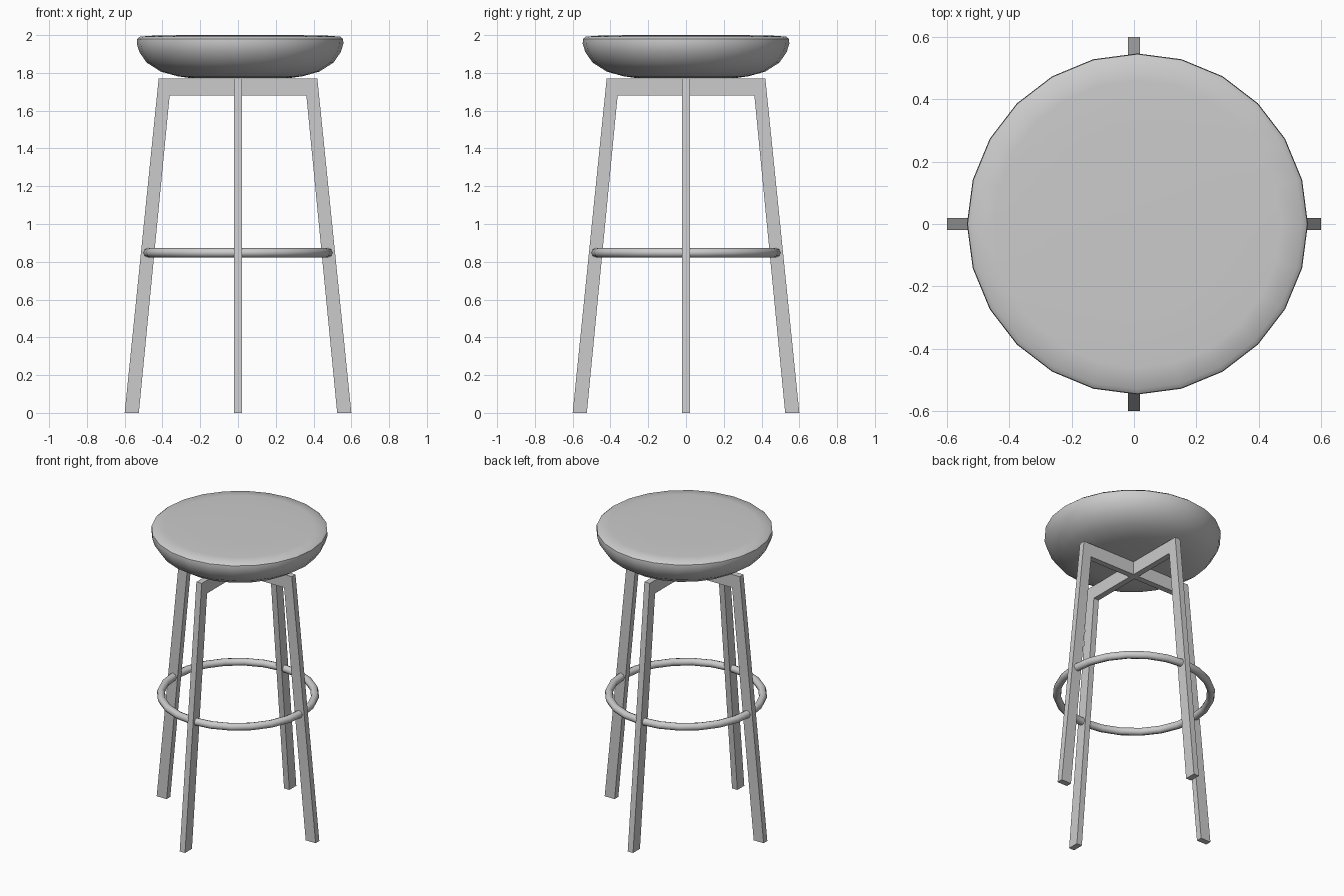
import bpy, bmesh, math
from mathutils import Matrix

if "Cube" in bpy.data.objects:
    bpy.data.objects.remove(bpy.data.objects["Cube"])


def finish(bm, name, angle=40):
    bmesh.ops.recalc_face_normals(bm, faces=bm.faces)
    mesh = bpy.data.meshes.new(name)
    bm.to_mesh(mesh)
    bm.free()
    obj = bpy.data.objects.new(name, mesh)
    bpy.context.collection.objects.link(obj)
    bpy.ops.object.select_all(action='DESELECT')
    obj.select_set(True)
    bpy.context.view_layer.objects.active = obj
    bpy.ops.object.shade_smooth_by_angle(angle=math.radians(angle))
    return obj


def lathe(name, profile, sides, cx=0.0, closed=False, angle=40):
    """Revolve (radius, z) points about the vertical axis."""
    bm = bmesh.new()
    rings = [[bm.verts.new((cx + r * math.cos(2 * math.pi * i / sides),
                            r * math.sin(2 * math.pi * i / sides), z))
              for i in range(sides)] for r, z in profile]
    pairs = list(zip(rings, rings[1:]))
    if closed:
        pairs.append((rings[-1], rings[0]))
    else:
        bm.faces.new(rings[0])
        bm.faces.new(rings[-1])
    for a, b in pairs:
        for i in range(sides):
            j = (i + 1) % sides
            bm.faces.new((a[i], a[j], b[j], b[i]))
    return finish(bm, name, angle)


def leg_frame(name, turn):
    """Two splayed legs joined by a top rail, cut from one flat outline."""
    half = [(0.362, 1.68), (0.525, 0.0), (0.6, 0.0), (0.42, 1.77)]
    outline = half + [(-x, z) for x, z in reversed(half)]
    bm = bmesh.new()
    front = [bm.verts.new((x, -0.02, z)) for x, z in outline]
    back = [bm.verts.new((x, 0.02, z)) for x, z in outline]
    # right leg, left leg, top rail
    for quad in ((0, 1, 2, 3), (4, 5, 6, 7), (0, 3, 4, 7)):
        bm.faces.new([front[i] for i in quad])
        bm.faces.new([back[i] for i in reversed(quad)])
    for i in range(8):
        j = (i + 1) % 8
        bm.faces.new((front[i], back[i], back[j], front[j]))
    bmesh.ops.rotate(bm, verts=bm.verts, matrix=Matrix.Rotation(turn, 3, 'Z'))
    return finish(bm, name, 30)


# Cushioned round seat
seat_profile = [(0.26, 1.772), (0.33, 1.782), (0.42, 1.807), (0.495, 1.855),
                (0.533, 1.91), (0.547, 1.955), (0.545, 1.98), (0.53, 1.992),
                (0.46, 1.997), (0.3, 2.0)]
lathe("seat", seat_profile, 24, cx=0.011)

# Crossed leg frames
leg_frame("side_leg_frame", 0)
leg_frame("front_back_leg_frame", math.pi / 2)

# Foot ring
tube = [(0.478 + 0.025 * math.cos(math.tau * k / 8),
         0.848 + 0.025 * math.sin(math.tau * k / 8)) for k in range(8)]
lathe("foot_ring", tube, 24, closed=True, angle=60)
